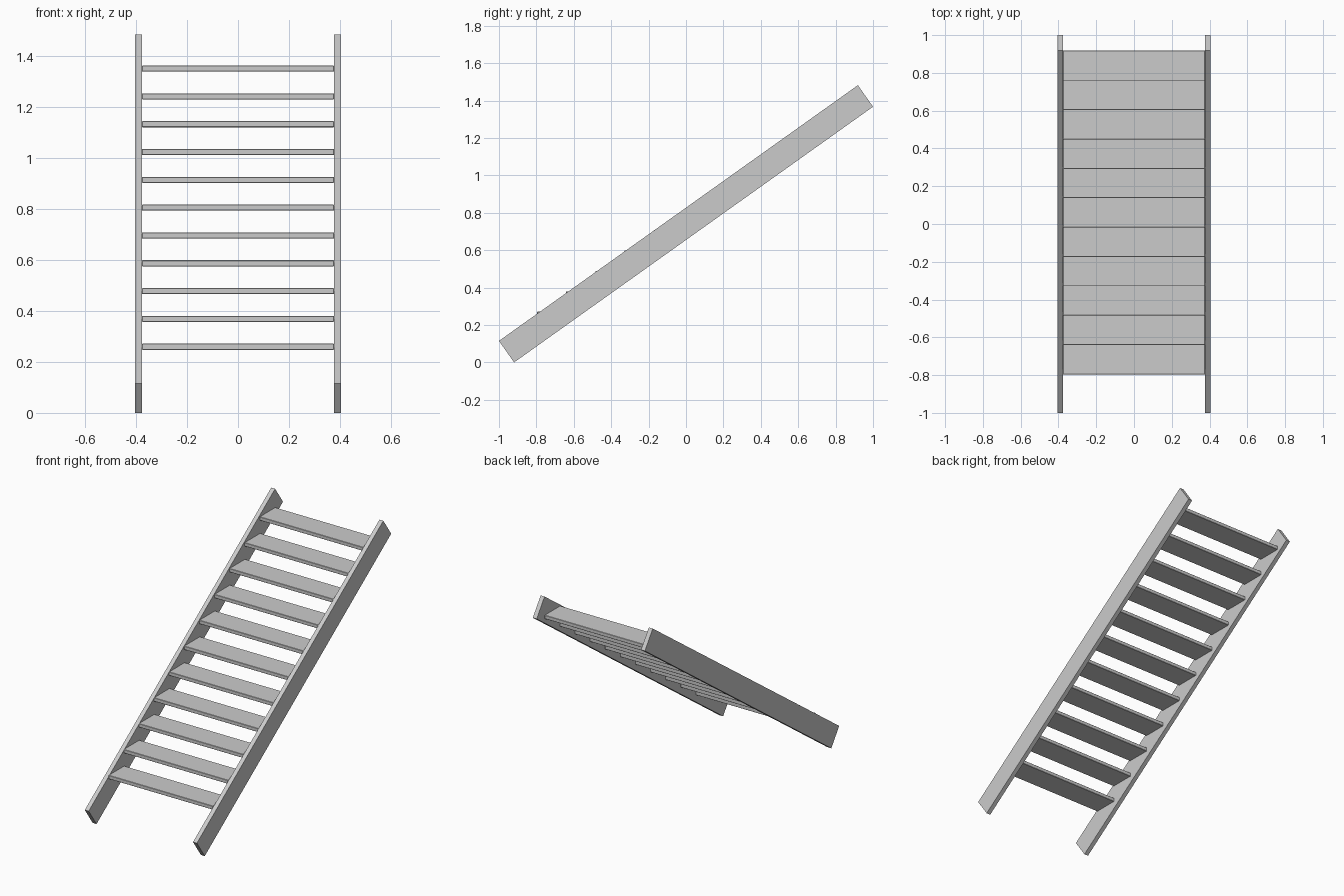
import bpy, bmesh

if "Cube" in bpy.data.objects:
    bpy.data.objects.remove(bpy.data.objects["Cube"])

X_IN, X_OUT = 0.376, 0.404


def prism(name, profile, x0, x1):
    """Extrude a (y, z) side profile from x0 to x1."""
    bm = bmesh.new()
    face = bm.faces.new([bm.verts.new((x0, y, z)) for y, z in profile])
    ext = bmesh.ops.extrude_face_region(bm, geom=[face])
    verts = [v for v in ext["geom"] if isinstance(v, bmesh.types.BMVert)]
    bmesh.ops.translate(bm, verts=verts, vec=(x1 - x0, 0, 0))
    bmesh.ops.recalc_face_normals(bm, faces=bm.faces)
    mesh = bpy.data.meshes.new(name)
    bm.to_mesh(mesh)
    bm.free()
    obj = bpy.data.objects.new(name, mesh)
    bpy.context.collection.objects.link(obj)
    return obj


# Sloping side boards
stringer = [(-1.0, 0.115), (-0.919, 0.0), (1.0, 1.367), (0.919, 1.482)]
prism("left_stringer", stringer, -X_OUT, -X_IN)
prism("right_stringer", stringer, X_IN, X_OUT)

# Eleven open treads between the boards
COUNT, DEPTH, THICK = 11, 0.16, 0.024
for i in range(COUNT):
    y = -0.796 + 0.1555 * i
    z = 0.259 + 0.109 * i
    h = THICK / 2
    tread = prism(f"tread_{i + 1}",
                  [(y, z - h), (y + DEPTH, z - h), (y + DEPTH, z + h), (y, z + h)],
                  -X_IN, X_IN)
    # slightly eased edges
    bevel = tread.modifiers.new("eased_edges", "BEVEL")
    bevel.width = 0.002
    bevel.segments = 1
